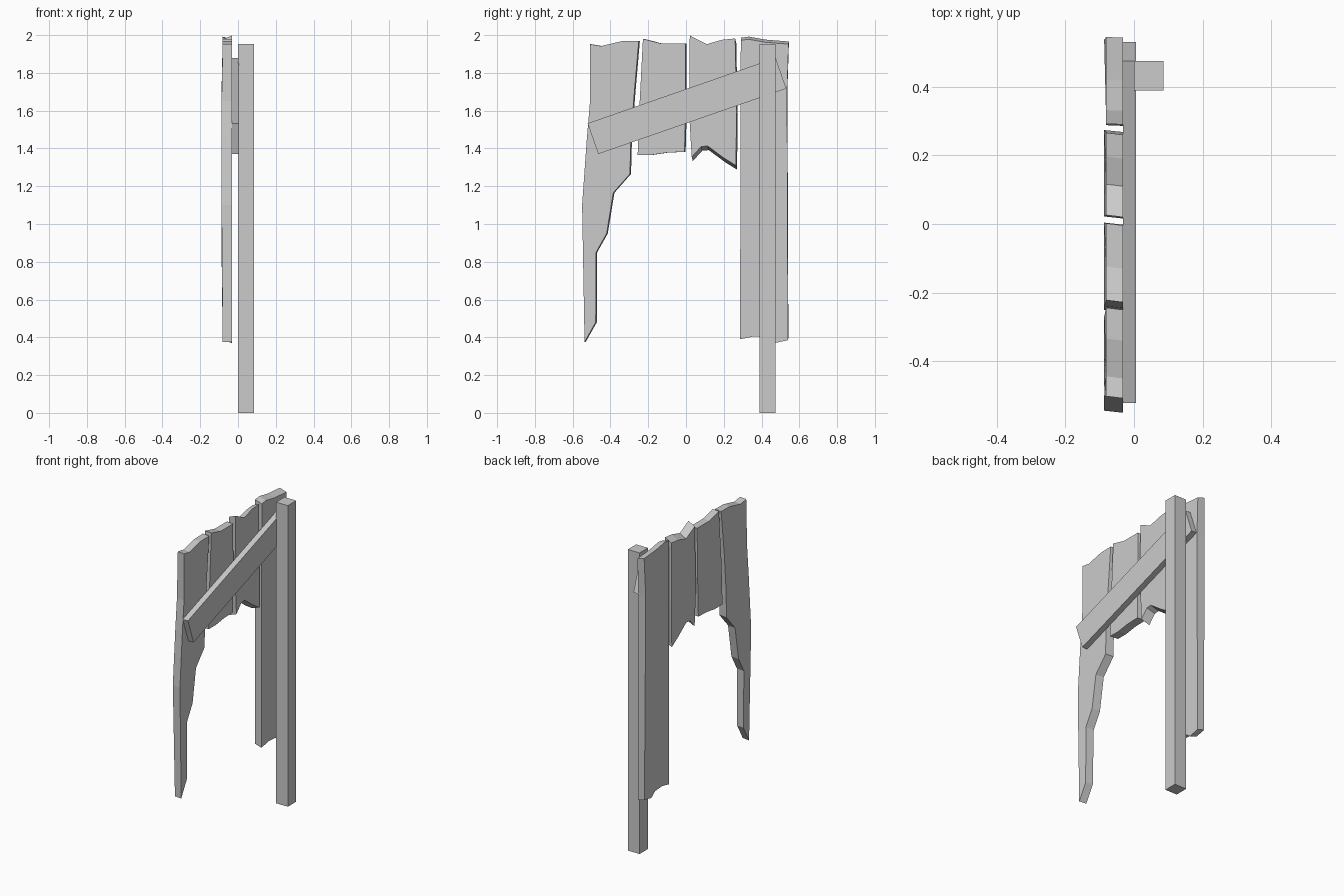
import bpy, bmesh, math
from mathutils import Matrix, Vector

cube = bpy.data.objects.get("Cube")
if cube:
    bpy.data.objects.remove(cube, do_unlink=True)

# Single weathered grey
wood = bpy.data.materials.new("weathered grey")
wood.use_nodes = True
grey = (0.6, 0.6, 0.6, 1)
wood.diffuse_color = grey
wood.node_tree.nodes["Principled BSDF"].inputs["Base Color"].default_value = grey


def finish(name, bm):
    bmesh.ops.recalc_face_normals(bm, faces=bm.faces)
    mesh = bpy.data.meshes.new(name)
    bm.to_mesh(mesh)
    bm.free()
    mesh.materials.append(wood)
    obj = bpy.data.objects.new(name, mesh)
    bpy.context.collection.objects.link(obj)
    return obj


def beam(name, center, size, tilt=0):
    bm = bmesh.new()
    m = (Matrix.Translation(center) @ Matrix.Rotation(tilt, 4, 'X')
         @ Matrix.Diagonal((*size, 1)))
    bmesh.ops.create_cube(bm, size=1, matrix=m)
    return finish(name, bm)


def plank(name, outline, back_shift=(0, 0)):
    """Extrude a broken (y, z) outline; the back face is slightly skewed."""
    bm = bmesh.new()
    front = [bm.verts.new((-0.032, y, z)) for y, z in outline]
    dy, dz = back_shift
    back = []
    for y, z in outline:
        bulge = 0.006 if 0.6 < z < 1.9 else 0
        back.append(bm.verts.new((-0.081 - bulge, y + dy, z + dz)))
    bm.faces.new(front)
    bm.faces.new(back[::-1])
    n = len(outline)
    for i in range(n):
        j = (i + 1) % n
        bm.faces.new((front[i], back[i], back[j], front[j]))
    return finish(name, bm)


# Post and slanted rail
beam("post", (0.043, 0.432, 0.977), (0.085, 0.086, 1.954))
beam("slanted_rail", (-0.013, 0.005, 1.625), (0.037, 1.054, 0.172), math.radians(19.2))

# Splintered planks, from the front to the back of the fence
plank("front_plank", [
    (-.508, 1.952), (-.45, 1.942), (-.34, 1.968), (-.25, 1.97), (-.275, 1.68),
    (-.292, 1.45), (-.297, 1.265), (-.385, 1.165), (-.42, .95), (-.476, .85),
    (-.478, .48), (-.537, .375), (-.55, 1.1), (-.525, 1.45), (-.508, 1.65)],
    (0.006, 0))
plank("second_plank", [
    (-.228, 1.98), (-.13, 1.955), (-.004, 1.955), (-.002, 1.6), (-.008, 1.382),
    (-.1, 1.378), (-.18, 1.366), (-.256, 1.366), (-.245, 1.65)],
    (0.006, 0))
plank("third_plank", [
    (.02, 1.998), (.11, 1.952), (.19, 1.975), (.26, 1.982), (.268, 1.6),
    (.264, 1.31), (.2, 1.35), (.115, 1.413), (.08, 1.41), (.03, 1.355), (.016, 1.6)],
    (0.006, -0.022))
plank("back_plank", [
    (.29, 1.972), (.33, 1.978), (.42, 1.962), (.543, 1.952), (.535, 1.7),
    (.54, .385), (.47, .37), (.43, .4), (.36, .405), (.286, .39)],
    (0.002, 0.014))
